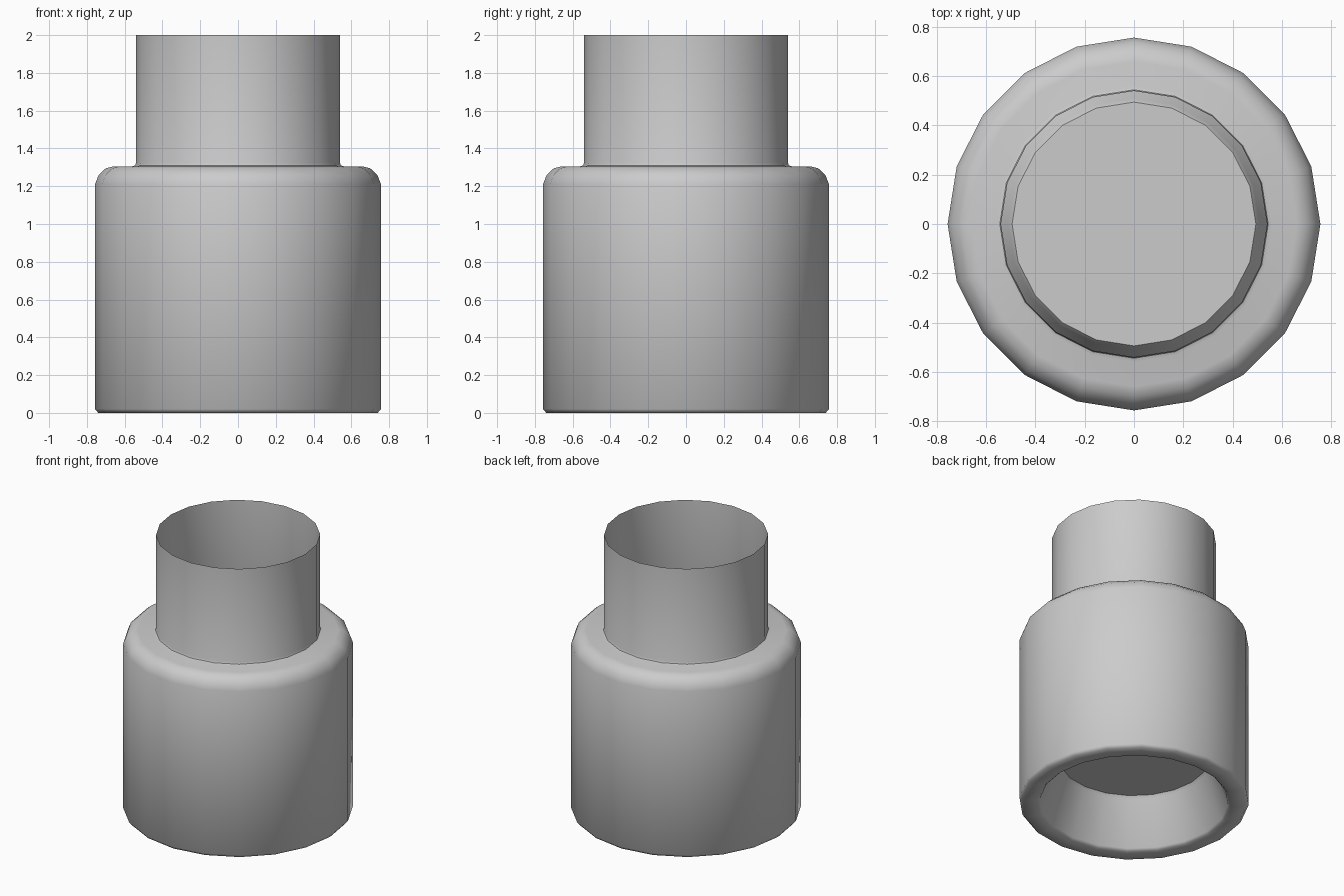
import bpy, bmesh, math

if "Cube" in bpy.data.objects:
    bpy.data.objects.remove(bpy.data.objects["Cube"])

SIDES = 20


def lathe(name, profile):
    """Revolve (radius, z) points around z; a zero radius closes the end."""
    bm = bmesh.new()
    rings = []
    for r, z in profile:
        n = 1 if r == 0 else SIDES
        rings.append([bm.verts.new((r * math.cos(2 * math.pi * i / SIDES),
                                    r * math.sin(2 * math.pi * i / SIDES), z))
                      for i in range(n)])
    for a, b in zip(rings, rings[1:]):
        if len(b) == 1:
            bm.faces.new(a)
            bm.verts.remove(b[0])
            continue
        for i in range(SIDES):
            j = (i + 1) % SIDES
            bm.faces.new((a[i], b[i], b[j], a[j]))
    bmesh.ops.recalc_face_normals(bm, faces=bm.faces)
    mesh = bpy.data.meshes.new(name)
    bm.to_mesh(mesh)
    bm.free()
    ob = bpy.data.objects.new(name, mesh)
    bpy.context.collection.objects.link(ob)
    bpy.context.view_layer.objects.active = ob
    ob.select_set(True)
    bpy.ops.object.shade_smooth_by_angle(angle=math.radians(50))
    ob.select_set(False)
    return ob


# Open neck, rounded shoulder, straight body, then the tapered recess underneath
lathe("stepped_sleeve", [
    (0.54, 2.0), (0.54, 1.325), (0.545, 1.31), (0.56, 1.305),
    (0.66, 1.305), (0.70, 1.295), (0.738, 1.26), (0.757, 1.21),
    (0.757, 0.02), (0.74, 0.0),
    (0.635, 0.0), (0.62, 0.015),
    (0.51, 0.325), (0.495, 0.345), (0, 0.345),
])
